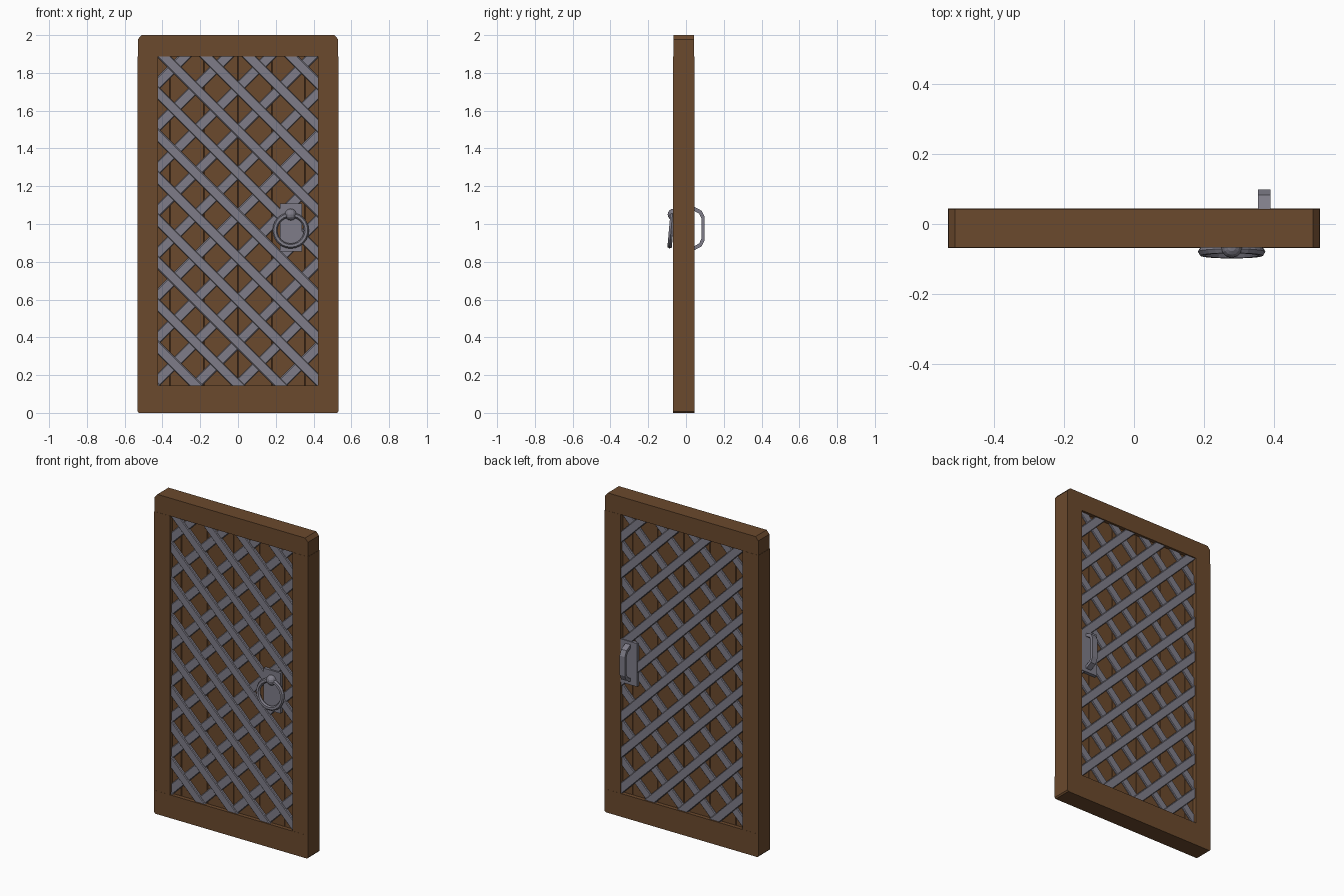
import bpy, bmesh, math
from mathutils import Matrix, Vector

if "Cube" in bpy.data.objects:
    bpy.data.objects.remove(bpy.data.objects["Cube"])


def material(name, rgb):
    m = bpy.data.materials.new(name)
    m.diffuse_color = (*rgb, 1)
    m.use_nodes = True
    m.node_tree.nodes["Principled BSDF"].inputs["Base Color"].default_value = m.diffuse_color
    return m


WOOD = material("brown_wood", (0.147, 0.067, 0.026))
IRON = material("grey_iron", (0.210, 0.203, 0.247))
YC = -0.012  # middle of the door thickness


def finish(name, bm, mat):
    bmesh.ops.recalc_face_normals(bm, faces=bm.faces[:])
    me = bpy.data.meshes.new(name)
    bm.to_mesh(me)
    bm.free()
    me.materials.append(mat)
    ob = bpy.data.objects.new(name, me)
    bpy.context.collection.objects.link(ob)
    return ob


def prism(name, pts, depth, mat, matrix):
    """Extrude a local XY outline by depth along local Z, centred."""
    bm = bmesh.new()
    f = bm.faces.new([bm.verts.new((x, y, -depth / 2)) for x, y in pts])
    r = bmesh.ops.extrude_face_region(bm, geom=[f])
    new = [v for v in r["geom"] if isinstance(v, bmesh.types.BMVert)]
    bmesh.ops.translate(bm, verts=new, vec=(0, 0, depth))
    bm.transform(matrix)
    return finish(name, bm, mat)


def cut_rect(hx, hy, c):
    return [(-hx + c, -hy), (hx - c, -hy), (hx, -hy + c), (hx, hy - c),
            (hx - c, hy), (-hx + c, hy), (-hx, hy - c), (-hx, -hy + c)]


def box(name, lo, hi, mat):
    lo, hi = Vector(lo), Vector(hi)
    bm = bmesh.new()
    bmesh.ops.create_cube(bm, size=1)
    bm.transform(Matrix.Translation((lo + hi) / 2) @ Matrix.Diagonal((*(hi - lo), 1)))
    return finish(name, bm, mat)


FRONT = Matrix.Rotation(math.pi / 2, 4, 'X')  # local XY outline -> world XZ

# frame: top rail with cut corners, side stiles, bottom rail
prism("top_rail", [(-0.53, 1.888), (0.53, 1.888), (0.53, 1.978), (0.511, 2.0),
                   (-0.511, 2.0), (-0.53, 1.978)], 0.110, WOOD,
      Matrix.Translation((0, YC, 0)) @ FRONT)
for s, side in ((-1, "left"), (1, "right")):
    a, b = sorted((s * 0.423, s * 0.532))
    box(side + "_stile", (a, YC - 0.056, 0.145), (b, YC + 0.056, 1.888), WOOD)
prism("bottom_rail", [(-0.525, 0), (0.525, 0), (0.532, 0.008), (0.532, 0.145),
                      (-0.532, 0.145), (-0.532, 0.008)], 0.113, WOOD,
      Matrix.Translation((0, YC, 0)) @ FRONT)

# vertical planks with fine chamfered joints
edges = [-0.45, -0.36, -0.18, 0, 0.18, 0.355, 0.45]
for i, (a, b) in enumerate(zip(edges, edges[1:])):
    prism(f"plank_{i + 1}", cut_rect((b - a) / 2, 0.032, 0.002), 1.8, WOOD,
          Matrix.Translation(((a + b) / 2, YC, 1.02)))

# diagonal iron lattice: falling bars stand proud of the rising bars
X, Z0, Z1, PITCH = 0.455, 0.115, 1.92, 0.2245
for s, half, label in ((1, 0.048, "falling"), (-1, 0.041, "rising")):
    for k in range(-7, 8):
        c = 1.27 + k * PITCH            # bar line: z = c - s*x
        xs = sorted((s * (c - Z0), s * (c - Z1)))
        x0, x1 = max(-X, xs[0]), min(X, xs[1])
        if x1 - x0 < 0.03:
            continue
        p, q = Vector((x0, YC, c - s * x0)), Vector((x1, YC, c - s * x1))
        w = (q - p).normalized()
        v = Vector((0, 1, 0))
        u = v.cross(w)
        m = Matrix((u, v, w)).transposed().to_4x4()
        prism(f"{label}_bar_{k + 8}", cut_rect(0.026, half, 0.004), (q - p).length,
              IRON, Matrix.Translation((p + q) / 2) @ m)

# front knocker: plate, tilted ring, knob
box("knocker_plate", (0.222, -0.064, 0.855), (0.338, -0.02, 1.108), IRON)
bm = bmesh.new()
N, M, R, r = 24, 6, 0.083, 0.0135
grid = [[bm.verts.new(((R + r * math.cos(2 * math.pi * j / M)) * math.cos(2 * math.pi * i / N),
                       (R + r * math.cos(2 * math.pi * j / M)) * math.sin(2 * math.pi * i / N),
                       r * math.sin(2 * math.pi * j / M))) for j in range(M)] for i in range(N)]
for i in range(N):
    for j in range(M):
        bm.faces.new((grid[i][j], grid[(i + 1) % N][j],
                      grid[(i + 1) % N][(j + 1) % M], grid[i][(j + 1) % M]))
bm.transform(Matrix.Translation((0.279, -0.079, 0.966)) @
             Matrix.Rotation(math.radians(90 - 5), 4, 'X'))
finish("knocker_ring", bm, IRON)
bm = bmesh.new()
bmesh.ops.create_uvsphere(bm, u_segments=12, v_segments=8, radius=0.031)
bm.transform(Matrix.Translation((0.279, -0.066, 1.05)))
finish("knocker_knob", bm, IRON)

# back pull handle: plate and bent grip
box("handle_plate", (0.31, 0.0, 0.84), (0.425, 0.041, 1.11), IRON)
outer = [(0.03, 1.094), (0.046, 1.09), (0.083, 1.070), (0.099, 1.036)]
inner = [(0.03, 1.074), (0.042, 1.070), (0.070, 1.055), (0.081, 1.030)]


def loop(half):
    """Mirror half of the grip path about its middle height."""
    return half + [(y, 1.952 - z) for y, z in reversed(half)]


# local X,Y,Z -> world Y,Z,X
cycle = Matrix(((0, 0, 1, 0.372), (1, 0, 0, 0), (0, 1, 0, 0), (0, 0, 0, 1)))
prism("handle_grip", loop(outer) + loop(inner)[::-1], 0.036, IRON, cycle)
